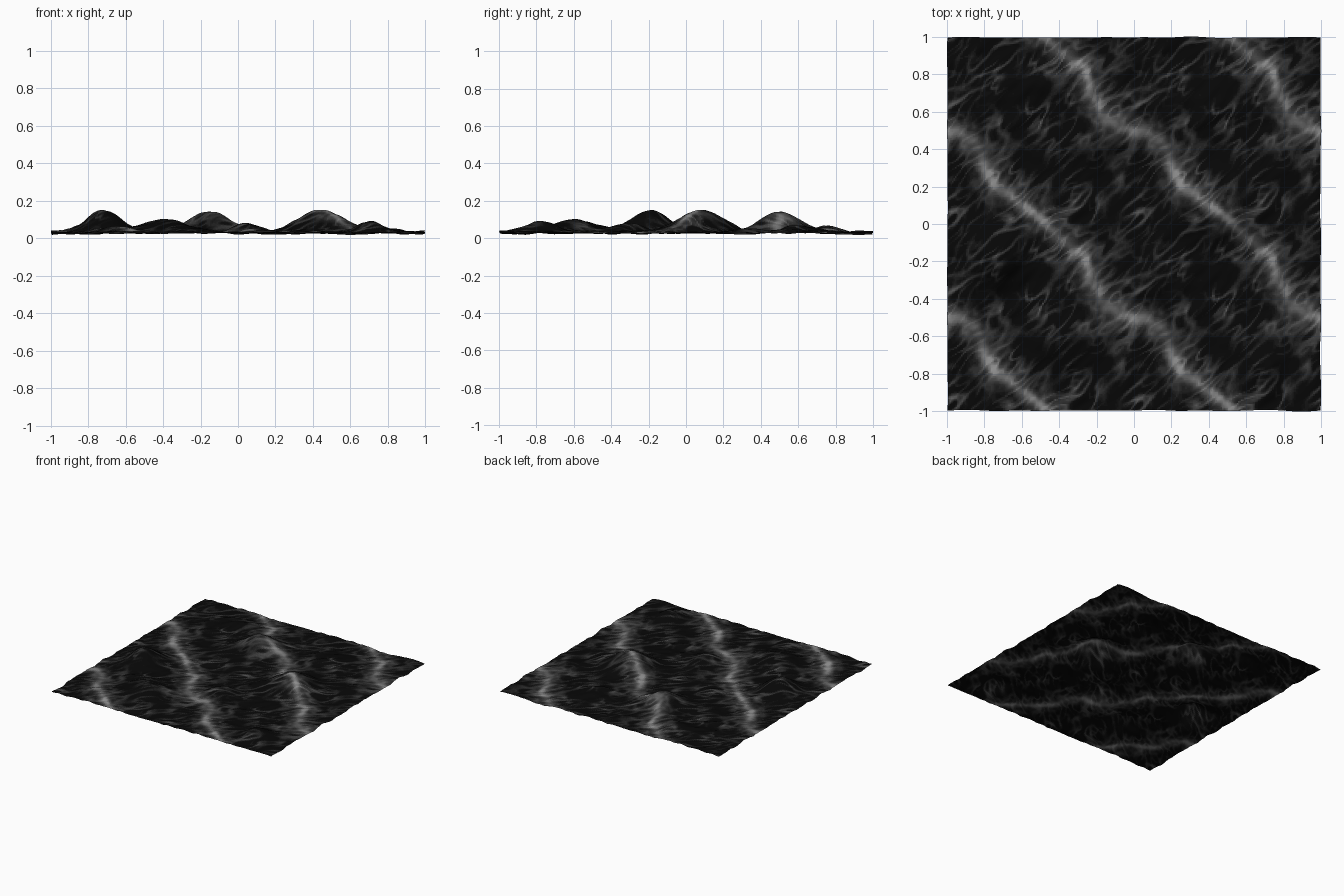
import bpy, bmesh, math
from mathutils import Vector, noise

if "Cube" in bpy.data.objects:
    bpy.data.objects.remove(bpy.data.objects["Cube"])

N = 240                       # grid resolution

# Swells: x, y, height, spread x, spread y
SWELLS = [(-0.72, -0.19, .120, .095, .10), (-0.15, 0.50, .120, .11, .10),
          (0.45, 0.08, .118, .125, .12), (-0.40, -0.60, .070, .13, .13),
          (0.70, -0.78, .066, .065, .08), (0.07, -0.30, .044, .08, .09),
          (-0.42, 0.76, .035, .12, .07), (0.84, 0.35, .02, .06, .10),
          (-0.66, -0.86, .025, .10, .06), (0.42, 0.62, .025, .10, .10)]

# Foam crest inside one tile (the pattern repeats every 1 unit)
CREST = [(0, .50), (.08, .49), (.16, .43), (.20, .30), (.26, .20), (.36, .14), (.5, .03),
         (.62, -.09), (.73, -.16), (.77, -.30), (.82, -.41), (.93, -.49), (1, -.50)]
# Brightest foam patches in a tile: x, y
BRIGHT = [(.50, .03), (.45, .07), (.02, .50), (.76, .80), (.22, .24)]


def tile_noise(x, y, fx, fy, seed):
    """Noise stretched along the diagonal, in a repeating tile."""
    x, y = x % 1, (y + .5) % 1
    def n(a, b):
        return noise.noise(Vector(((a + b) * fx, (a - b) * fy, seed)))
    # blend with shifted copies near the tile end so it repeats
    w = max(0, (x - .8) / .2)
    v = max(0, (y - .8) / .2)
    return ((n(x, y) * (1 - w) + n(x - 1, y) * w) * (1 - v)
            + (n(x, y - 1) * (1 - w) + n(x - 1, y - 1) * w) * v)


def crest_distance(x, y):
    x, y = x % 1, y % 1
    best = 9
    for (ax, ay), (bx, by) in zip(CREST, CREST[1:]):
        dx, dy = bx - ax, by - ay
        for oy in (0, 1):
            px, py = x - ax, y - ay - oy
            t = min(1, max(0, (px * dx + py * dy) / (dx * dx + dy * dy)))
            best = min(best, math.hypot(px - t * dx, py - t * dy))
    return best


def glow(x, y):
    """How close a point is to a bright patch of its tile."""
    g = 0
    for bx, by in BRIGHT:
        dx, dy = (x - bx + .5) % 1 - .5, (y - by + .5) % 1 - .5
        g = max(g, math.exp(-(dx * dx + dy * dy) / .006))
    return g


def height(x, y):
    z = .031
    for sx, sy, h, wx, wy in SWELLS:
        z += h * math.exp(-.5 * (((x - sx) / wx) ** 2 + ((y - sy) / wy) ** 2))
    z += .011 * noise.noise(Vector((x * 4, y * 4, 7)))
    z += .013 * tile_noise(x, y, 3.5, 9, 3)
    z += .005 * tile_noise(x, y, 8, 18, 17)
    return max(.009, z)


def streaks(x, y, fx, fy, seed):
    return max(0, 1 - abs(tile_noise(x, y, fx, fy, seed)) * 4.5)


def foam(x, y):
    wx = x + .03 * tile_noise(x, y, 5, 5, 11)
    wy = y + .03 * tile_noise(x, y, 5, 5, 23)
    d = crest_distance(x + .012 * tile_noise(x, y, 9, 9, 51), y)
    line = streaks(wx, wy, 3.5, 11, 5)
    thin = streaks(wx, wy, 6, 17, 77)
    patch = max(0, min(1, .4 + 1.5 * tile_noise(x, y, 4, 4, 31)))
    patch2 = max(0, min(1, .4 + 1.5 * tile_noise(x, y, 5, 5, 91)))
    fine = .7 + .9 * tile_noise(x, y, 16, 22, 9)
    near = math.exp(-(d / .085) ** 2)
    return ((.20 + .42 * glow(x, y)) * math.exp(-(d / .028) ** 2)
            + near * (.10 + .2 * fine + .16 * thin)
            + .34 * line * patch + .26 * thin * patch2)


# Water sheet
bm = bmesh.new()
bmesh.ops.create_grid(bm, x_segments=N, y_segments=N, size=1)
LEVELS = 24
for f in bm.faces:
    s = foam(*f.calc_center_median()[:2])
    f.material_index = min(LEVELS - 1, int(max(0, s) * LEVELS))
    f.smooth = True
for v in bm.verts:
    x, y = v.co.x, v.co.y
    # slight choppy sideways drift makes the rim ragged
    v.co = (x * .996 + .008 * noise.noise(Vector((x * 5, y * 5, 40))),
            y * .996 + .008 * noise.noise(Vector((x * 5, y * 5, 60))), height(x, y))
me = bpy.data.meshes.new("water_surface")
bm.to_mesh(me)
bm.free()
water = bpy.data.objects.new("water_surface", me)
bpy.context.collection.objects.link(water)

# Dark water to pale foam shades
for i in range(LEVELS):
    mat = bpy.data.materials.new(f"foam_{i}")
    g = .002 + .27 * (i / (LEVELS - 1)) ** 1.7
    mat.diffuse_color = (g, g, g, 1)
    mat.use_nodes = True
    mat.node_tree.nodes["Principled BSDF"].inputs["Base Color"].default_value = mat.diffuse_color
    me.materials.append(mat)
